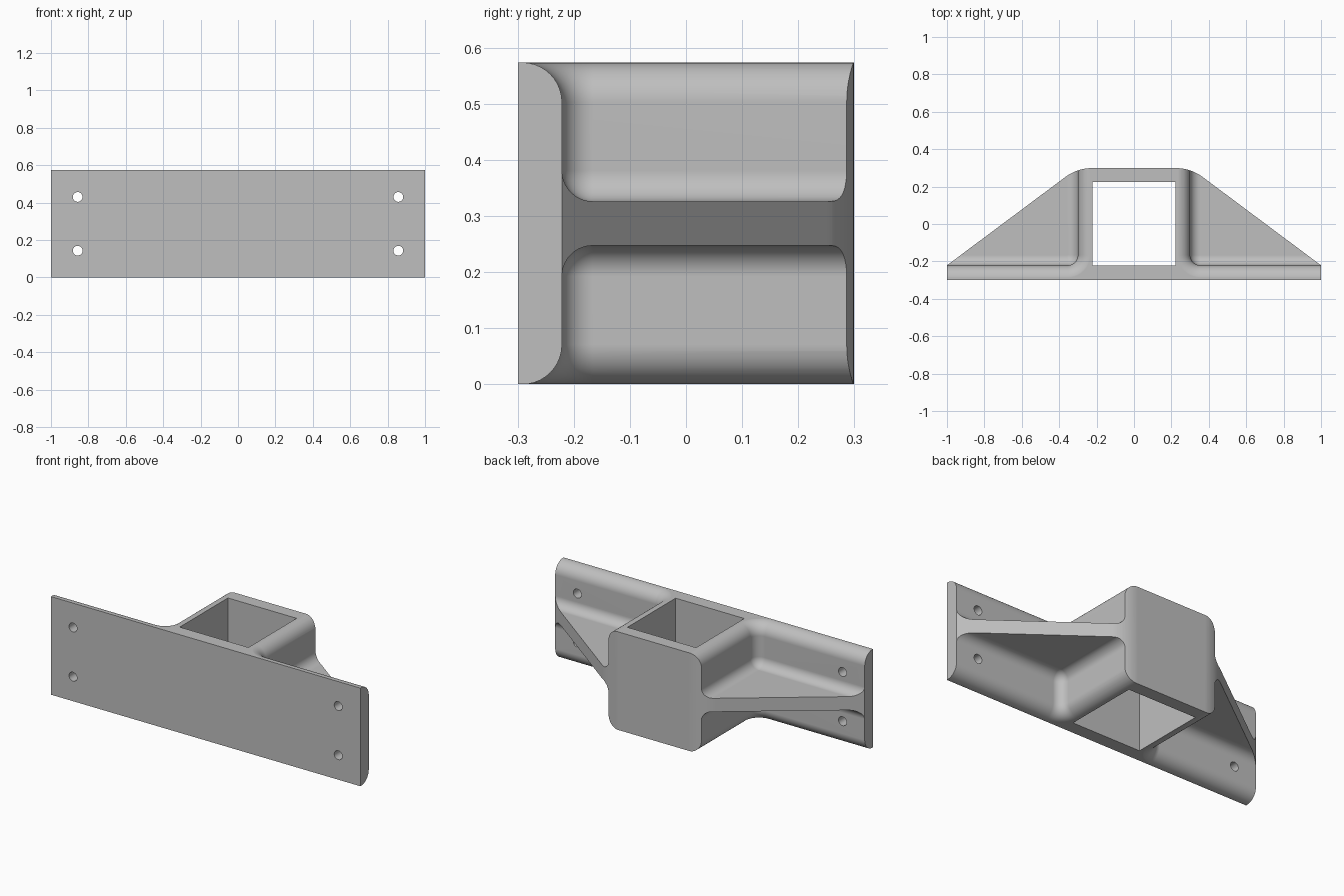
import bpy, bmesh
from math import sin, cos, tan, atan2, radians, pi
from mathutils import Matrix

if "Cube" in bpy.data.objects:
    bpy.data.objects.remove(bpy.data.objects["Cube"])

HEIGHT = 0.573       # full height
DEPTH = 0.299        # half depth
WALL = 0.3           # outer half width of the socket
PLATE_BACK = -0.221  # rear face of the plate
RIB_TOP = 0.326
INNER_R = 0.055      # fillets inside the pockets
OUTER_R = 0.071      # rounding of the pocket rims
STEPS = 10

grey = bpy.data.materials.new("plain grey")
grey.use_nodes = True
colour = (0.52, 0.52, 0.52, 1)
grey.diffuse_color = colour
grey.node_tree.nodes["Principled BSDF"].inputs["Base Color"].default_value = colour


def loft(name, rings):
    """Closed solid through a stack of equal-length rings."""
    bm = bmesh.new()
    rows = [[bm.verts.new(p) for p in ring] for ring in rings]
    n = len(rows[0])
    for a, b in zip(rows, rows[1:]):
        for i in range(n):
            j = (i + 1) % n
            bm.faces.new((a[i], a[j], b[j], b[i]))
    bm.faces.new(rows[0])
    bm.faces.new(rows[-1])
    bmesh.ops.recalc_face_normals(bm, faces=bm.faces)
    mesh = bpy.data.meshes.new(name)
    bm.to_mesh(mesh)
    bm.free()
    mesh.materials.append(grey)
    obj = bpy.data.objects.new(name, mesh)
    bpy.context.collection.objects.link(obj)
    return obj


# Body outline: plate ends, sloping ribs, rounded shoulders
apex = 0.303
slope = atan2(DEPTH - PLATE_BACK, 1 - apex)
shoulder_r = 0.24
centre_x = apex - shoulder_r * tan(slope / 2)
half = [(1, -DEPTH), (1, PLATE_BACK)]
for i in range(STEPS + 1):
    a = pi / 2 - slope * (1 - i / STEPS)
    half.append((centre_x + shoulder_r * cos(a), DEPTH - shoulder_r + shoulder_r * sin(a)))
outline = half + [(-x, y) for x, y in reversed(half)]
bracket = loft("mounting_bracket", [[(x, y, z) for x, y in outline] for z in (0, HEIGHT)])


def pocket_ring(offset, z, side, flip):
    """L-shaped pocket outline, shrunk by offset, with a rounded inner corner."""
    cx, cy, r = WALL + INNER_R, PLATE_BACK + INNER_R, INNER_R - offset
    pts = [(2, 2), (2, cy - r)]
    for i in range(STEPS + 1):
        a = 1.5 * pi - 0.5 * pi * i / STEPS
        pts.append((cx + r * cos(a), cy + r * sin(a)))
    pts.append((cx - r, 2))
    return [(side * x, y, HEIGHT - z if flip else z) for x, y in pts]


# Pocket section: fillet at the rib, straight wall, rounded rim
section = []
fillet = INNER_R - 0.0005
rim_z = HEIGHT + 0.0004
for i in range(STEPS + 1):
    a = 0.5 * pi * i / STEPS
    section.append((fillet * (1 - sin(a)), RIB_TOP + fillet * (1 - cos(a))))
for i in range(STEPS + 1):
    a = 0.5 * pi * i / STEPS
    section.append((-OUTER_R * (1 - cos(a)), rim_z - OUTER_R * (1 - sin(a))))
section.append((-OUTER_R, HEIGHT + 0.2))

cutters = []
for side in (1, -1):
    for flip in (False, True):
        cutters.append(loft("pocket_cutter", [pocket_ring(d, z, side, flip) for d, z in section]))

# Square socket opening
opening = [(-0.222, PLATE_BACK), (0.222, PLATE_BACK), (0.222, 0.224), (-0.222, 0.224)]
cutters.append(loft("socket_cutter", [[(x, y, z) for x, y in opening] for z in (-0.2, 0.8)]))

# Screw holes through the plate
for x in (-0.857, 0.857):
    for z in (0.143, 0.43):
        circle = [(x + 0.026 * cos(2 * pi * i / 32), z + 0.026 * sin(2 * pi * i / 32)) for i in range(32)]
        cutters.append(loft("screw_hole_cutter", [[(u, y, v) for u, v in circle] for y in (-0.5, 0.1)]))

# Cut everything out and discard the cutters
bpy.context.view_layer.objects.active = bracket
bracket.select_set(True)
for cutter in cutters:
    cutter.hide_render = True
    mod = bracket.modifiers.new("cut", 'BOOLEAN')
    mod.operation = 'DIFFERENCE'
    mod.solver = 'EXACT'
    mod.object = cutter
    bpy.ops.object.modifier_apply(modifier=mod.name)
    bpy.data.objects.remove(cutter)

# Smooth fillets, crisp edges
bpy.ops.object.shade_smooth_by_angle(angle=radians(25))
normals = bracket.modifiers.new("flat face normals", 'WEIGHTED_NORMAL')
normals.keep_sharp = True
